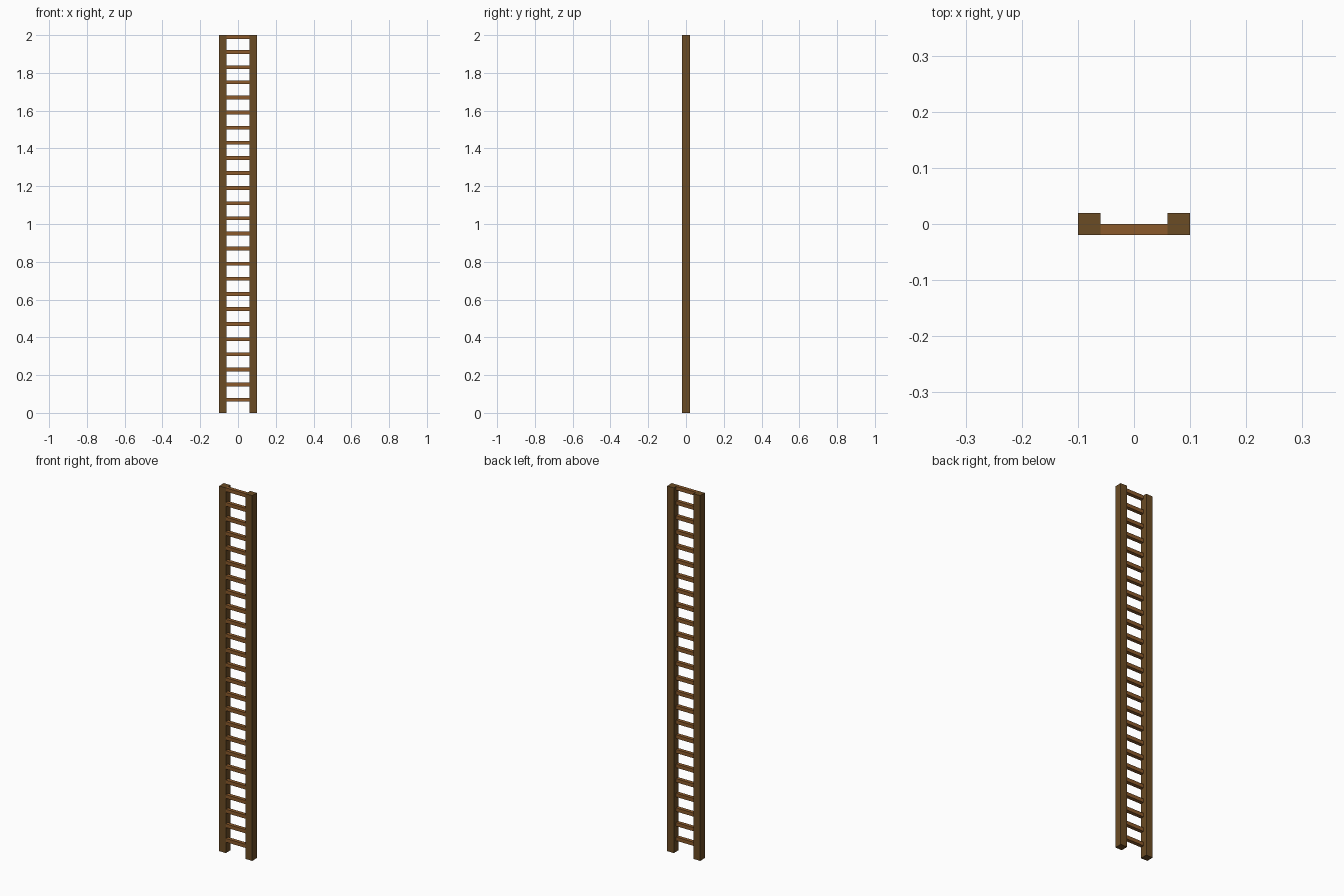
import bpy

if "Cube" in bpy.data.objects:
    bpy.data.objects.remove(bpy.data.objects["Cube"])


def material(name, color):
    m = bpy.data.materials.new(name)
    m.diffuse_color = (*color, 1)
    m.use_nodes = True
    m.node_tree.nodes["Principled BSDF"].inputs["Base Color"].default_value = m.diffuse_color
    return m


rail_wood = material("dark_wood", (0.147, 0.072, 0.018))
rung_wood = material("warm_wood", (0.258, 0.102, 0.024))


def box(name, center, size, mat):
    bpy.ops.mesh.primitive_cube_add(size=1, location=center)
    ob = bpy.context.object
    ob.name = name
    ob.scale = size
    bpy.ops.object.transform_apply(location=False, rotation=False, scale=True)
    ob.data.materials.append(mat)
    return ob


# side rails
for side, x in (("left", -0.08), ("right", 0.08)):
    box(side + "_rail", (x, 0, 1), (0.04, 0.04, 2), rail_wood)

# rungs, set in the front half of the rails, top one level with the rail ends
for i in range(25):
    box(f"rung_{i + 1}", (0, -0.01, 0.07 + 0.08 * i), (0.12, 0.02, 0.02), rung_wood)
